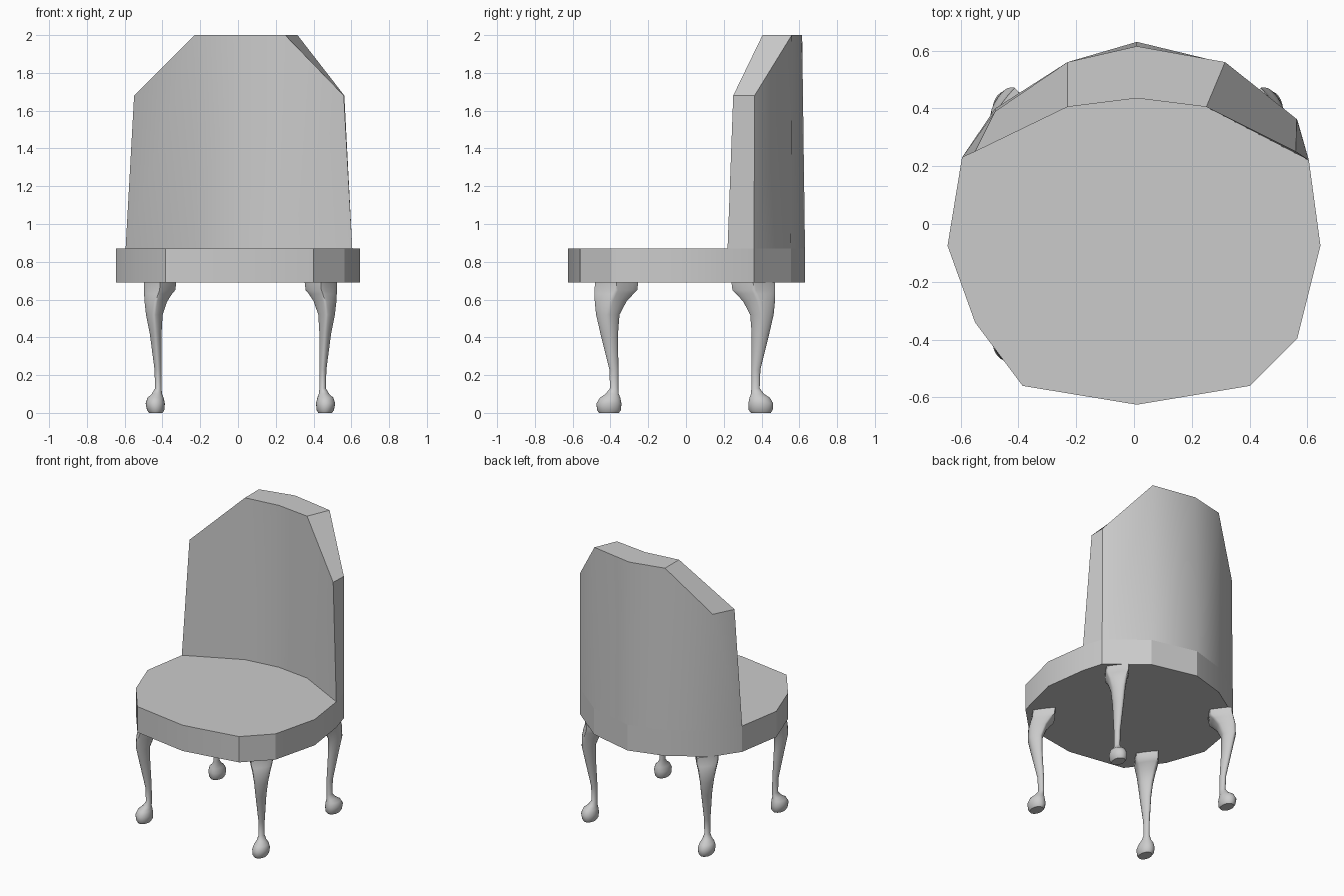
import bpy, bmesh, math

if "Cube" in bpy.data.objects:
    bpy.data.objects.remove(bpy.data.objects["Cube"])


def make_object(name, rings, cap_start=True, cap_end=True, smooth=None, closed=False):
    """Skin a list of equal-length point rings into a solid."""
    bm = bmesh.new()
    rows = [[bm.verts.new(p) for p in ring] for ring in rings]
    n = len(rows[0])
    pairs = list(zip(rows, rows[1:]))
    for lo, hi in pairs:
        for i in range(n):
            j = (i + 1) % n
            bm.faces.new((lo[i], lo[j], hi[j], hi[i]))
    if cap_start:
        bm.faces.new(rows[0])
    if cap_end:
        bm.faces.new(rows[-1])
    bmesh.ops.recalc_face_normals(bm, faces=bm.faces)
    mesh = bpy.data.meshes.new(name)
    bm.to_mesh(mesh)
    bm.free()
    obj = bpy.data.objects.new(name, mesh)
    bpy.context.collection.objects.link(obj)
    if smooth:
        bpy.ops.object.select_all(action='DESELECT')
        bpy.context.view_layer.objects.active = obj
        obj.select_set(True)
        bpy.ops.object.shade_smooth_by_angle(angle=math.radians(smooth))
    return obj


SEAT_BOTTOM, SEAT_TOP = 0.69, 0.87

# Seat: front outline plus the outer curve shared with the backrest
front = [(-0.595, 0.23), (-0.645, -0.075), (-0.55, -0.34), (-0.385, -0.56), (0.01, -0.625),
         (0.40, -0.56), (0.565, -0.395), (0.645, -0.075), (0.605, 0.22)]
outer = [(0.565, 0.36), (0.32, 0.555), (0.01, 0.63), (-0.23, 0.56), (-0.48, 0.40)]
make_object("seat", [[(x, y, z) for x, y in front + outer] for z in (SEAT_BOTTOM, SEAT_TOP)],
            smooth=24)

# Backrest: curved slab with cut-off upper corners, (inner, outer) per station
inner_low = [(-0.595, 0.23), (-0.23, 0.405), (0.01, 0.435), (0.25, 0.405), (0.605, 0.22)]
inner_top = [(-0.55, 0.25), (-0.23, 0.405), (0.01, 0.435), (0.25, 0.405), (0.56, 0.25)]
outer_top = [(-0.48, 0.39), (-0.23, 0.56), (0.01, 0.615), (0.315, 0.56), (0.563, 0.363)]
heights = [1.68, 2.0, 2.0, 2.0, 1.68]
stations = []
for il, it, ol, ot, h in zip(inner_low, inner_top, reversed(outer), outer_top, heights):
    stations.append([(*il, SEAT_TOP), (*it, h), (*ot, h), (*ol, SEAT_TOP)])
make_object("backrest", stations, smooth=35)

# Cabriole leg sections: z, x inner/outer, y inner/outer, squareness (1 = diamond, 2 = round)
sections = [
    (0.00, 0.412, 0.485, 0.350, 0.455, 2.0),
    (0.015, 0.403, 0.495, 0.338, 0.465, 2.0),
    (0.05, 0.400, 0.502, 0.336, 0.468, 2.0),
    (0.08, 0.407, 0.492, 0.342, 0.450, 2.0),
    (0.10, 0.415, 0.470, 0.350, 0.420, 2.0),
    (0.13, 0.418, 0.452, 0.352, 0.396, 2.0),
    (0.23, 0.418, 0.455, 0.352, 0.400, 1.9),
    (0.42, 0.418, 0.480, 0.354, 0.447, 1.7),
    (0.52, 0.412, 0.500, 0.346, 0.470, 1.5),
    (0.59, 0.388, 0.508, 0.309, 0.477, 1.35),
    (0.63, 0.362, 0.510, 0.272, 0.478, 1.25),
    (0.65, 0.345, 0.511, 0.252, 0.478, 1.15),
    (0.69, 0.340, 0.511, 0.247, 0.476, 1.1),
]


def spow(v, e):
    return math.copysign(abs(v) ** e, v)


def leg(name, sx, sy, n=24):
    rings = []
    for z, x0, x1, y0, y1, p in sections:
        ring = []
        for i in range(n):
            a = 2 * math.pi * i / n
            x = (x0 + x1) / 2 + (x1 - x0) / 2 * spow(math.cos(a), 2 / p)
            y = (y0 + y1) / 2 + (y1 - y0) / 2 * spow(math.sin(a), 2 / p)
            ring.append((sx * x + 0.013, sy * y - 0.006, z))
        rings.append(ring)
    make_object(name, rings, smooth=50)


# Four legs mirrored about the seat centre
for side, sx in (("left", -1), ("right", 1)):
    for end, sy in (("front", -1), ("back", 1)):
        leg(f"{end}_{side}_leg", sx, sy)
